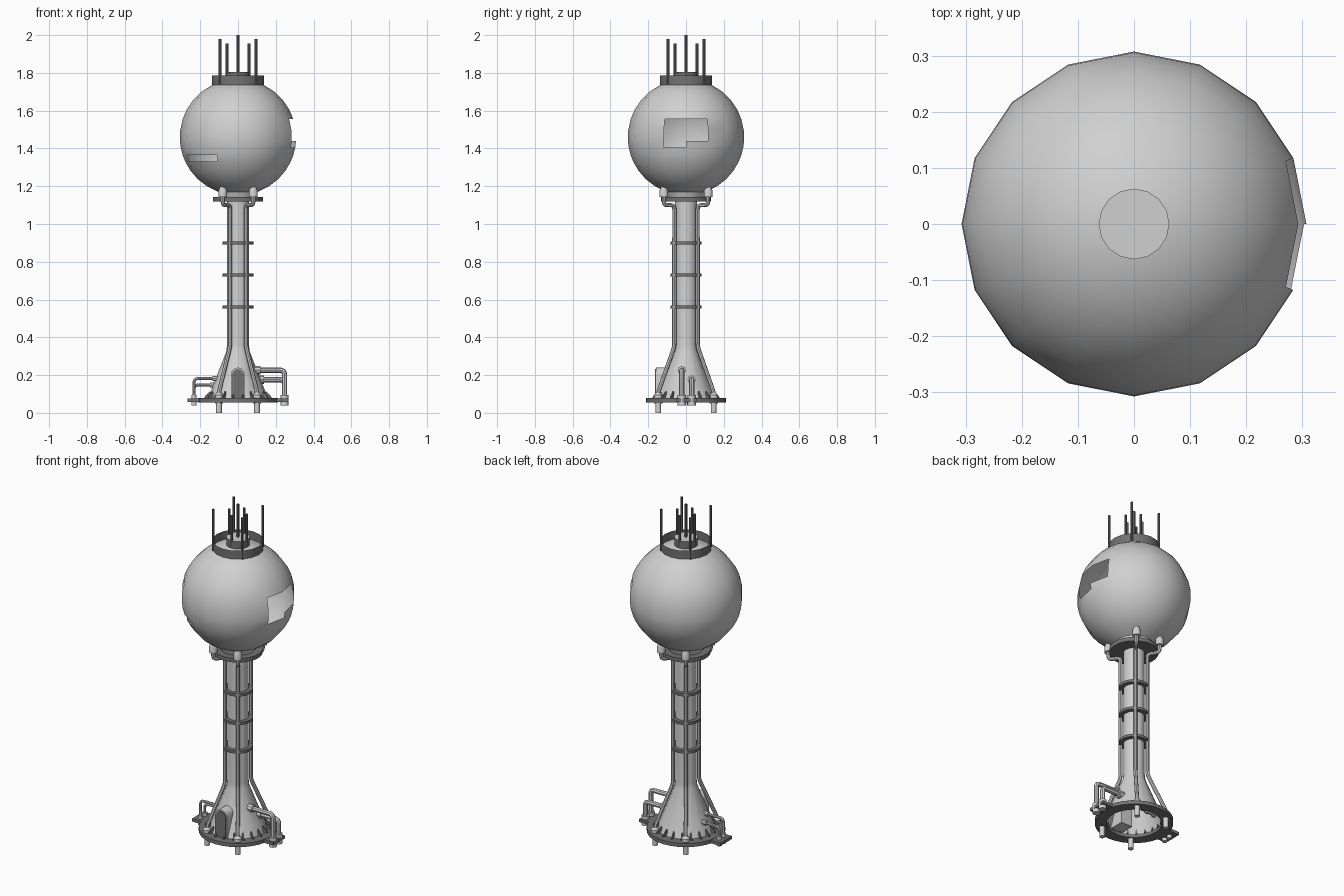
import bpy, bmesh, math
from math import radians, sin, cos, pi
from mathutils import Vector, Matrix

cube = bpy.data.objects.get("Cube")
if cube:
    bpy.data.objects.remove(cube)


def material(name, value):
    m = bpy.data.materials.new(name)
    m.use_nodes = True
    colour = (value, value, value, 1)
    m.diffuse_color = colour
    m.node_tree.nodes["Principled BSDF"].inputs["Base Color"].default_value = colour
    return m


LIGHT = material("light grey paint", 0.63)
DARK = material("dark grey metal", 0.17)


def finish(name, bm, mat):
    bmesh.ops.remove_doubles(bm, verts=bm.verts, dist=0.0001)
    mesh = bpy.data.meshes.new(name)
    bm.to_mesh(mesh)
    bm.free()
    mesh.materials.append(mat)
    ob = bpy.data.objects.new(name, mesh)
    bpy.context.collection.objects.link(ob)
    bpy.ops.object.select_all(action="DESELECT")
    ob.select_set(True)
    bpy.context.view_layer.objects.active = ob
    bpy.ops.object.shade_smooth_by_angle(angle=radians(35))
    return ob


def lathe(name, profile, mat, sides=16, at=(0, 0), keep=None):
    """Revolve (radius, z) points listed so that the outer wall runs upward."""
    bm = bmesh.new()
    rows = []
    for r, z in profile:
        rows.append([bm.verts.new((at[0] + r * cos(2 * pi * i / sides),
                                   at[1] + r * sin(2 * pi * i / sides), z))
                     for i in range(sides)])
    for low, high in zip(rows, rows[1:]):
        for i in range(sides):
            j = (i + 1) % sides
            bm.faces.new((low[i], low[j], high[j], high[i]))
    if keep:
        gone = [f for f in bm.faces if not keep(f.calc_center_median())]
        bmesh.ops.delete(bm, geom=gone, context="FACES")
    return finish(name, bm, mat)


def ring(name, inner, outer, z0, z1, mat, sides=32):
    loop = [(inner, z0), (outer, z0), (outer, z1), (inner, z1), (inner, z0)]
    return lathe(name, loop, mat, sides)


def box(name, centre, size, mat):
    bm = bmesh.new()
    bmesh.ops.create_cube(bm, size=1, matrix=Matrix.Translation(centre) @ Matrix.Diagonal((*size, 1)))
    return finish(name, bm, mat)


def pipe(name, points, radius, bend, mat):
    """Round tube along a path with rounded corners."""
    pts = [Vector(p) for p in points]
    path = [pts[0]]
    for a, b, c in zip(pts, pts[1:], pts[2:]):
        start = b + (a - b).normalized() * bend
        end = b + (c - b).normalized() * bend
        for k in range(5):
            t = k / 4
            path.append(start * (1 - t) ** 2 + b * 2 * t * (1 - t) + end * t * t)
    path.append(pts[-1])
    curve = bpy.data.curves.new(name, "CURVE")
    curve.dimensions = "3D"
    curve.bevel_depth = radius
    curve.bevel_resolution = 2
    curve.use_fill_caps = True
    spline = curve.splines.new("POLY")
    spline.points.add(len(path) - 1)
    for p, co in zip(spline.points, path):
        p.co = (*co, 1)
    temp = bpy.data.objects.new(name, curve)
    bpy.context.collection.objects.link(temp)
    bpy.context.view_layer.update()
    bm = bmesh.new()
    bm.from_mesh(temp.to_mesh())
    bpy.data.objects.remove(temp)
    return finish(name, bm, mat)


# Spherical tank with a few missing panels
RADIUS, MID = 0.308, 1.46


def panel_present(c):
    az = math.degrees(math.atan2(c.y, c.x))
    side_low = 1.405 if az < 0 else 1.44
    side_gap = abs(az) < 22 and side_low < c.z < 1.555
    front_gap = -157 < az < -113 and 1.33 < c.z < 1.365
    return not (side_gap or front_gap)


latitudes = [-70, -58, -46, -35, -25, -18, -10.3, -3.7, 7, 18, 28, 40, 52, 64, 77, 90]
shell = [(RADIUS * cos(radians(a)), MID + RADIUS * sin(radians(a))) for a in latitudes]
lathe("tank", shell, LIGHT, keep=panel_present)

# Roof railing, cap and antennas
lathe("roof_rail", [(0.138, 1.735), (0.138, 1.785)], DARK)
lathe("roof_cap", [(0.063, 1.755), (0.063, 1.805), (0, 1.805)], DARK)
roof_cap = bpy.data.objects["roof_cap"].data
roof_cap.materials.append(LIGHT)
for poly in roof_cap.polygons:
    poly.material_index = int(poly.normal.z > 0.5)


def antenna(name, radius, angle, z0, z1):
    a = radians(angle)
    lathe(name, [(0.007, z0), (0.007, z1)], DARK, 8, (radius * cos(a), radius * sin(a)))


antenna("centre_antenna", 0, 0, 1.80, 2.0)
for i in range(4):
    antenna("inner_antenna", 0.058, 90 * i, 1.77, 1.955)
    antenna("outer_antenna", 0.135, 90 * i + 45, 1.735, 1.98)

# Column, flared foot and collars
lathe("column", [(0.16, 0.075), (0.062, 0.325), (0.058, 0.36), (0.058, 1.13)], LIGHT)
lathe("neck", [(0.09, 1.13), (0.107, 1.175)], LIGHT)
ring("top_flange", 0.05, 0.133, 1.118, 1.142, DARK)
for z in (0.56, 0.73, 0.90):
    ring("pipe_collar", 0.056, 0.082, z - 0.008, z + 0.008, DARK)
ring("base_flange", 0.15, 0.212, 0.056, 0.078, DARK)

# Gussets around the foot
for i in range(20):
    bm = bmesh.new()
    outline = [(0.145, 0.075), (0.178, 0.075), (0.178, 0.085), (0.15, 0.115)]
    face = bm.faces.new([bm.verts.new((r, -0.004, z)) for r, z in outline])
    out = bmesh.ops.extrude_face_region(bm, geom=[face])
    bmesh.ops.translate(bm, vec=(0, 0.008, 0),
                        verts=[v for v in out["geom"] if isinstance(v, bmesh.types.BMVert)])
    bmesh.ops.recalc_face_normals(bm, faces=bm.faces)
    bmesh.ops.rotate(bm, verts=bm.verts, matrix=Matrix.Rotation(2 * pi * (i + 0.5) / 20, 3, "Z"))
    finish("gusset", bm, DARK)

# Four risers running from the ground to the tank
for sx in (-1, 1):
    for sy in (-1, 1):
        way = Vector((sx * cos(radians(55.5)), sy * sin(radians(55.5)), 0))
        up = Vector((0, 0, 1))
        route = [(0.178, 0.0), (0.178, 0.11), (0.075, 0.35), (0.075, 1.1), (0.143, 1.1), (0.143, 1.16)]
        pipe("riser", [way * r + up * z for r, z in route], 0.011, 0.022, LIGHT)
        foot = way * 0.178
        lathe("riser_foot", [(0, 0), (0.015, 0), (0.015, 0.06)], LIGHT, 12, foot.xy)
        lathe("riser_base_fitting", [(0.022, 0.05), (0.022, 0.095), (0.012, 0.108)], LIGHT, 12, foot.xy)
        lathe("riser_top_fitting", [(0, 1.142), (0.023, 1.142), (0.023, 1.175), (0.015, 1.195), (0, 1.2)],
              LIGHT, 12, (way * 0.143).xy)

# Side pipes with their support plates
for sx, name, x, radius, size in ((1, "left", 0.246, 0.014, 0.022), (-1, "right", -0.233, 0.008, 0.014)):
    tops = ((-0.022, 0.226), (0.03, 0.176)) if sx > 0 else ((-0.02, 0.182), (0.02, 0.148))
    for y, top in tops:
        pipe(name + "_side_pipe", [(sx * 0.07, y, top), (x, y, top), (x, y, 0.04)], radius, 0.024, LIGHT)
        lathe(name + "_pipe_fitting", [(0, 0.038), (size, 0.038), (size, 0.095), (0, 0.095)], LIGHT, 12, (x, y))
        start = 0.16 - (top - 0.075) * 0.39
        wall = pipe(name + "_wall_fitting", [(sx * (start - 0.02), y, top), (sx * (start + 0.018), y, top)],
                    size, 0.01, LIGHT)
    box(name + "_support_plate", (sx * 0.228, 0.004, 0.067), (0.078, 0.11, 0.018), DARK)

# Arched doorway with a dark door panel


def arch(name, half, base, spring, y0, y1, mat):
    bm = bmesh.new()
    outline = [(-half, base), (half, base)]
    outline += [(half * cos(pi * k / 10), spring + half * sin(pi * k / 10)) for k in range(11)]
    face = bm.faces.new([bm.verts.new((px, y0, pz)) for px, pz in outline])
    out = bmesh.ops.extrude_face_region(bm, geom=[face])
    bmesh.ops.translate(bm, vec=(0, y1 - y0, 0),
                        verts=[v for v in out["geom"] if isinstance(v, bmesh.types.BMVert)])
    bmesh.ops.recalc_face_normals(bm, faces=bm.faces)
    return finish(name, bm, mat)


arch("door_surround", 0.038, 0.077, 0.202, -0.16, -0.06, LIGHT)
arch("door_panel", 0.032, 0.078, 0.2, -0.164, -0.159, DARK)
